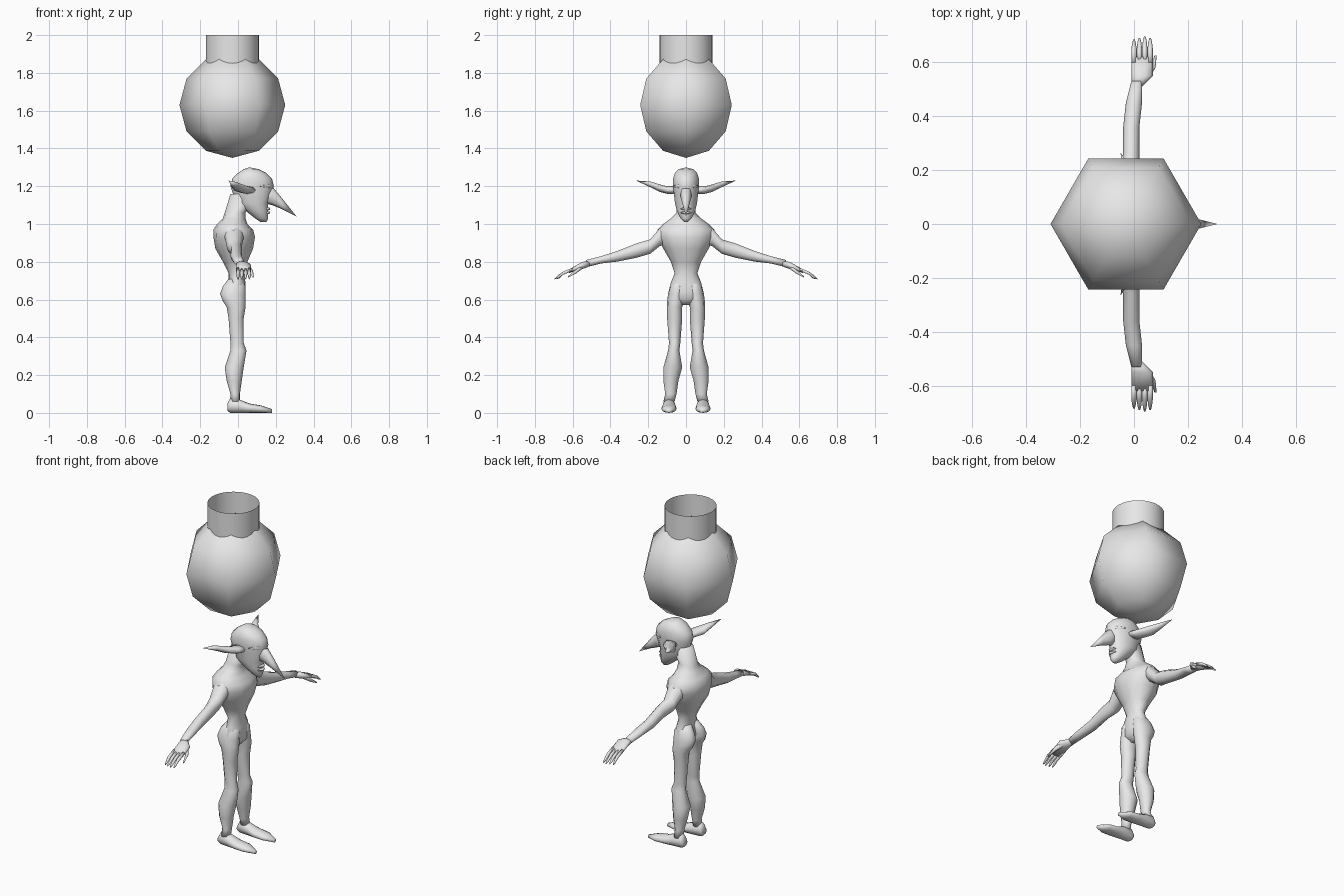
import bpy, bmesh, math
from mathutils import Vector

cube = bpy.data.objects.get("Cube")
if cube:
    bpy.data.objects.remove(cube, do_unlink=True)

SHADE = .8
GREY = (SHADE, SHADE, SHADE, 1)
grey = bpy.data.materials.new("plain_grey")
grey.use_nodes = True
grey.diffuse_color = GREY
grey.node_tree.nodes["Principled BSDF"].inputs["Base Color"].default_value = GREY

X, Y, Z = Vector((1, 0, 0)), Vector((0, 1, 0)), Vector((0, 0, 1))


def loft(name, rings, sides=12, mirror=False, capped=True):
    """Skin a list of elliptical rings, each a centre and two half axes."""
    bm = bmesh.new()
    angles = [math.tau * i / sides for i in range(sides)]
    loops = [[bm.verts.new(centre + u * math.cos(a) + v * math.sin(a)) for a in angles]
             for centre, u, v in rings]
    for low, high in zip(loops, loops[1:]):
        for i in range(sides):
            j = (i + 1) % sides
            bm.faces.new((low[i], low[j], high[j], high[i]))
    if capped:
        bm.faces.new(loops[0])
        bm.faces.new(loops[-1])
        bmesh.ops.remove_doubles(bm, verts=bm.verts, dist=.0005)
        bmesh.ops.recalc_face_normals(bm, faces=bm.faces)
    for face in bm.faces:
        face.smooth = True
    mesh = bpy.data.meshes.new(name)
    bm.to_mesh(mesh)
    bm.free()
    mesh.materials.append(grey)
    obj = bpy.data.objects.new(name, mesh)
    bpy.context.collection.objects.link(obj)
    if mirror:
        modifier = obj.modifiers.new("mirror", "MIRROR")
        modifier.use_axis = (False, True, False)
        modifier.use_mirror_merge = False


def level(z, back, front, width, y=0):
    """Horizontal ring spanning back to front."""
    return Vector(((back + front) / 2, y, z)), X * (front - back) / 2, Y * width


def reach(y, x, z, deep, tall):
    """Ring facing sideways, for parts that reach outwards."""
    return Vector((x, y, z)), X * deep, Z * tall


def ahead(x, z, width, tall, y=0):
    """Ring facing forwards."""
    return Vector((x, y, z)), Y * width, Z * tall


# Hovering six-sided ball with an open collar on top
radius, middle, axis = .28, 1.63, -.03
ball = []
for step in range(7):
    angle = math.pi * step / 6
    r = radius * math.sin(angle)
    ball.append(level(middle - radius * math.cos(angle), axis - r, axis + r, r))
loft("hovering_ball", ball, sides=6)
collar = radius / 2
loft("ball_collar", [level(z, axis - collar, axis + collar, collar) for z in (1.8, 2)],
     sides=32, capped=False)

# Torso, ending in a neck that leans forward
loft("torso", [
    level(z=.57, back=-.03, front=.01, width=.03),
    level(z=.6, back=-.05, front=.04, width=.07),
    level(z=.64, back=-.06, front=.04, width=.09),
    level(z=.69, back=-.05, front=.04, width=.08),
    level(z=.74, back=-.05, front=.03, width=.06),
    level(z=.8, back=-.08, front=.05, width=.08),
    level(z=.87, back=-.12, front=.08, width=.12),
    level(z=.93, back=-.13, front=.09, width=.15),
    level(z=.97, back=-.13, front=.08, width=.15),
    level(z=1, back=-.11, front=.05, width=.12),
    level(z=1.03, back=-.08, front=.04, width=.08),
    level(z=1.06, back=-.07, front=.04, width=.05),
    level(z=1.16, back=-.04, front=.1, width=.05),
])

# Head
loft("head", [
    level(z=1.01, back=.12, front=.15, width=.01),
    level(z=1.03, back=.09, front=.16, width=.03),
    level(z=1.07, back=.04, front=.16, width=.05),
    level(z=1.11, back=-.01, front=.16, width=.06),
    level(z=1.2, back=-.04, front=.19, width=.07),
    level(z=1.24, back=-.03, front=.18, width=.07),
    level(z=1.27, back=0, front=.15, width=.06),
    level(z=1.29, back=.03, front=.11, width=.04),
    level(z=1.3, back=.06, front=.06, width=0),
], sides=14)

# Face: long pointed nose, lips, brows and swept ears
loft("nose", [
    ahead(x=.14, z=1.16, width=.03, tall=.05),
    ahead(x=.18, z=1.15, width=.03, tall=.05),
    ahead(x=.23, z=1.11, width=.02, tall=.03),
    ahead(x=.31, z=1.04, width=0, tall=0),
], sides=8)
for lip, height in (("upper_lip", 1.08), ("lower_lip", 1.06)):
    loft(lip, [
        ahead(x=.15, z=height, width=.03, tall=.01),
        ahead(x=.17, z=height, width=.01, tall=.005),
    ], sides=8)
loft("brows", [
    reach(y=0, x=.18, z=1.19, deep=.01, tall=.01),
    reach(y=.04, x=.16, z=1.2, deep=.01, tall=.01),
    reach(y=.07, x=.12, z=1.2, deep=.003, tall=.003),
], sides=8, mirror=True)
loft("ears", [
    reach(y=.05, x=.06, z=1.18, deep=.04, tall=.02),
    reach(y=.1, x=.04, z=1.18, deep=.04, tall=.02),
    reach(y=.14, x=.01, z=1.19, deep=.04, tall=.02),
    reach(y=.19, x=-.02, z=1.21, deep=.02, tall=.015),
    reach(y=.265, x=-.05, z=1.23, deep=0, tall=0),
], sides=8, mirror=True)

# Arms, from shoulder to wrist
loft("arms", [
    reach(y=.08, x=-.03, z=.95, deep=.05, tall=.05),
    reach(y=.14, x=-.02, z=.93, deep=.05, tall=.05),
    reach(y=.19, x=-.02, z=.88, deep=.04, tall=.04),
    reach(y=.26, x=-.01, z=.86, deep=.03, tall=.04),
    reach(y=.36, x=-.01, z=.83, deep=.03, tall=.03),
    reach(y=.45, x=0, z=.81, deep=.03, tall=.02),
    reach(y=.53, x=.01, z=.79, deep=.02, tall=.02),
], sides=10, mirror=True)

# Hands with four fingers and a thumb
loft("palms", [
    reach(y=.51, x=.01, z=.79, deep=.02, tall=.015),
    reach(y=.55, x=.03, z=.78, deep=.04, tall=.02),
    reach(y=.62, x=.03, z=.75, deep=.04, tall=.01),
], sides=10, mirror=True)
for finger in range(4):
    across = finger * .02
    tip = .69 - abs(finger - 2) * .005
    loft(f"finger_pair_{finger + 1}", [
        reach(y=.6, x=across, z=.76, deep=.01, tall=.01),
        reach(y=.65, x=across, z=.74, deep=.01, tall=.01),
        reach(y=tip - .01, x=across, z=.72, deep=.007, tall=.008),
        reach(y=tip + .005, x=across, z=.71, deep=.003, tall=.003),
    ], sides=6, mirror=True)
loft("thumbs", [
    reach(y=.54, x=.04, z=.78, deep=.015, tall=.013),
    reach(y=.58, x=.07, z=.75, deep=.01, tall=.012),
    reach(y=.625, x=.08, z=.72, deep=.004, tall=.004),
], sides=6, mirror=True)

# Legs, whose tops form the buttocks
loft("legs", [
    level(z=.06, back=-.04, front=.01, width=.03, y=.09),
    level(z=.1, back=-.04, front=.01, width=.03, y=.08),
    level(z=.17, back=-.06, front=.02, width=.04, y=.08),
    level(z=.24, back=-.07, front=.03, width=.05, y=.07),
    level(z=.33, back=-.04, front=.045, width=.03, y=.065),
    level(z=.37, back=-.04, front=.03, width=.03, y=.06),
    level(z=.5, back=-.05, front=.03, width=.04, y=.06),
    level(z=.56, back=-.06, front=.04, width=.04, y=.06),
    level(z=.59, back=-.08, front=.04, width=.045, y=.055),
    level(z=.63, back=-.095, front=.04, width=.045, y=.05),
    level(z=.67, back=-.08, front=.04, width=.04, y=.045),
    level(z=.71, back=-.05, front=.02, width=.03, y=.03),
], mirror=True)

# Feet, from heel to toe, resting on the ground
loft("feet", [
    ahead(x=-.055, z=.03, width=.025, tall=.02, y=.09),
    ahead(x=-.04, z=.04, width=.03, tall=.04, y=.09),
    ahead(x=.01, z=.035, width=.035, tall=.035, y=.09),
    ahead(x=.06, z=.025, width=.04, tall=.025, y=.09),
    ahead(x=.12, z=.02, width=.04, tall=.02, y=.09),
    ahead(x=.18, z=.01, width=.01, tall=.01, y=.09),
], mirror=True)
